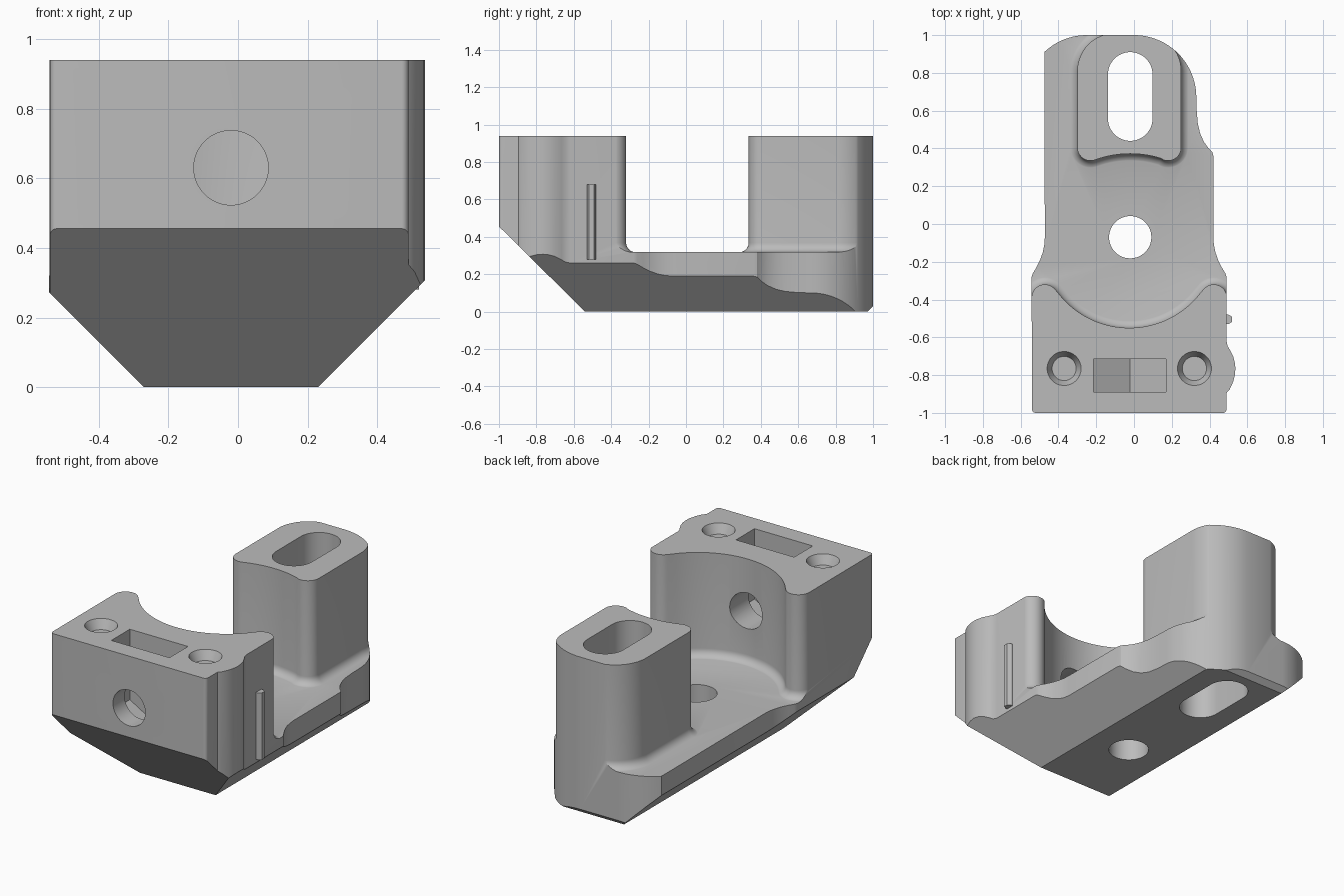
import bpy, bmesh
from math import sin, cos, radians

if "Cube" in bpy.data.objects:
    bpy.data.objects.remove(bpy.data.objects["Cube"])

grey = bpy.data.materials.new("plain grey")
grey.diffuse_color = (0.5, 0.5, 0.5, 1)
grey.use_nodes = True
grey.node_tree.nodes["Principled BSDF"].inputs["Base Color"].default_value = grey.diffuse_color


def arc(cx, cy, r, a0, a1, n=16):
    steps = [radians(a0 + (a1 - a0) * i / n) for i in range(n + 1)]
    return [(cx + r * cos(a), cy + r * sin(a)) for a in steps]


def offset(pts, d):
    """Move a counter-clockwise outline outwards by d."""
    out = []
    for i, (x, y) in enumerate(pts):
        (px, py), (qx, qy) = pts[i - 1], pts[(i + 1) % len(pts)]
        n = []
        for ex, ey in ((x - px, y - py), (qx - x, qy - y)):
            l = (ex * ex + ey * ey) ** 0.5
            n.append((ey / l, -ex / l))
        mx, my = n[0][0] + n[1][0], n[0][1] + n[1][1]
        k = 2 * d / max(mx * mx + my * my, 0.5)
        out.append((x + mx * k, y + my * k))
    return out


def loft(name, layers, axis="z"):
    """Closed solid through equal outlines, given as (outline, level)."""
    place = {"z": lambda a, b, h: (a, b, h),
             "y": lambda a, b, h: (a, h, b),
             "x": lambda a, b, h: (h, a, b)}[axis]
    bm = bmesh.new()
    rings = [[bm.verts.new(place(a, b, h)) for a, b in pts] for pts, h in layers]
    n = len(rings[0])
    for r, s in zip(rings, rings[1:]):
        for i in range(n):
            j = (i + 1) % n
            bm.faces.new((r[i], r[j], s[j], s[i]))
    bm.faces.new(rings[0][::-1])
    bm.faces.new(rings[-1])
    bmesh.ops.recalc_face_normals(bm, faces=bm.faces)
    me = bpy.data.meshes.new(name)
    bm.to_mesh(me)
    bm.free()
    me.materials.append(grey)
    ob = bpy.data.objects.new(name, me)
    bpy.context.collection.objects.link(ob)
    return ob


def prism(name, pts, lo, hi, axis="z"):
    return loft(name, [(pts, lo), (pts, hi)], axis)


def combine(ob, other, op):
    m = ob.modifiers.new("combine", "BOOLEAN")
    m.operation, m.object, m.solver = op, other, "EXACT"
    bpy.context.view_layer.objects.active = ob
    bpy.ops.object.modifier_apply(modifier=m.name)
    bpy.data.objects.remove(other)


def filleted(name, pts, z0=0.318, r=0.05, top=0.94):
    """Upright block with a concave fillet where it meets the plate."""
    layers = [(offset(pts, r), 0.1)]
    for i in range(9):
        t = radians(90 * i / 8)
        layers.append((offset(pts, r * (1 - sin(t))), z0 + r * (1 - cos(t))))
    return loft(name, layers + [(pts, top)])


def box(x0, x1, y0, y1):
    return [(x0, y0), (x1, y0), (x1, y1), (x0, y1)]


def circle(x, y, r):
    return arc(x, y, r, 0, 360, 48)[:-1]


# Plate, front block with a round hollow, and rear tower
body = prism("bracket_body", box(-0.7, 0.7, -1.2, 1.2), -0.05, 0.32)
cx = -0.025
block = ([(-0.65, -1.1), (0.6, -1.1), (0.6, -0.6), (cx + 0.517, -0.45)]
         + arc(cx + 0.447, -0.39, 0.07, 0, 144.7)
         + arc(cx, -0.0745, 0.4755, -35.3, -144.7, 40)[1:-1]
         + arc(cx - 0.447, -0.39, 0.07, 35.3, 180)
         + [(cx - 0.517, -0.45), (-0.65, -0.6)])
tower = (arc(-0.23, 0.405, 0.07, 180, 290) + arc(-0.02, -0.172, 0.544, 110, 70)[1:-1]
         + arc(0.18, 0.405, 0.07, 250, 360)
         + arc(0.05, 0.81, 0.2, 0, 90) + arc(-0.1, 0.81, 0.2, 90, 180))
combine(body, filleted("front_block", block), "UNION")
combine(body, filleted("rear_tower", tower), "UNION")

# Trim to the plan outline
waist = [(0.49, -0.28), (0.483, -0.26), (0.465, -0.23), (0.445, -0.19),
         (0.431, -0.15), (0.423, -0.11), (0.42, -0.07)]
outline = (arc(-0.52, -0.98, 0.02, 180, 270, 6) + arc(0.47, -0.98, 0.02, 270, 360, 6)
           + [(0.49, -0.895), (0.507, -0.875), (0.525, -0.835), (0.534, -0.8),
              (0.537, -0.765), (0.534, -0.735), (0.525, -0.7), (0.507, -0.665),
              (0.495, -0.645), (0.49, -0.62)]
           + waist
           + [(0.42, 0.36), (0.415, 0.38), (0.395, 0.4), (0.37, 0.435), (0.35, 0.48),
              (0.338, 0.53), (0.332, 0.6)]
           + arc(0, 0.67, 0.33, 0, 90, 24) + arc(-0.25, 0.674, 0.326, 90, 133.6)
           + [(-0.052 - x, y) for x, y in reversed(waist)])
combine(body, prism("plan_trim", outline, -0.2, 1.2), "INTERSECT")

# Sloped underside, sideways and lengthways
hull = [(-0.27, 0), (0.23, 0), (0.73, 0.5), (0.73, 1.1), (-0.77, 1.1), (-0.77, 0.5)]
keel = [(-0.54, 0), (0.97, 0), (1.07, 0.1), (1.07, 1.1), (-1.2, 1.1), (-1.2, 0.653)]
combine(body, prism("hull_trim", hull, -1.5, 1.5, "y"), "INTERSECT")
combine(body, prism("keel_trim", keel, -1.5, 1.5, "x"), "INTERSECT")

# Plate hole, tower slot and cross hole
slot = arc(-0.02, 0.792, 0.118, 0, 180, 24) + arc(-0.02, 0.558, 0.118, 180, 360, 24)
combine(body, prism("plate_hole", circle(-0.02, -0.07, 0.112), -0.2, 0.6), "DIFFERENCE")
combine(body, prism("tower_slot", slot, -0.2, 1.2), "DIFFERENCE")
combine(body, prism("cross_hole", circle(-0.02, 0.63, 0.107), -1.2, -0.3, "y"), "DIFFERENCE")

# Nut pocket with a V-shaped floor
nut = [(-0.215, 0.519), (-0.0225, 0.408), (0.17, 0.519), (0.17, 1.1), (-0.215, 1.1)]
combine(body, prism("nut_pocket", nut, -0.89, -0.715, "y"), "DIFFERENCE")

# Tapered recesses in the top of the block
for x in (-0.37, 0.32):
    recess = loft("recess", [(circle(x, -0.765, 0.064), 0.885),
                             (circle(x, -0.765, 0.09), 0.94),
                             (circle(x, -0.765, 0.09), 1.0)])
    combine(body, recess, "DIFFERENCE")

# Small rib on the right side
rib = prism("side_rib", [(0.47, -0.53), (0.5, -0.53), (0.52, -0.518), (0.52, -0.492),
                         (0.5, -0.48), (0.47, -0.48)], 0.28, 0.68)

for ob in (body, rib):
    bpy.ops.object.select_all(action="DESELECT")
    ob.select_set(True)
    bpy.context.view_layer.objects.active = ob
    bpy.ops.object.shade_smooth_by_angle(angle=radians(30))
